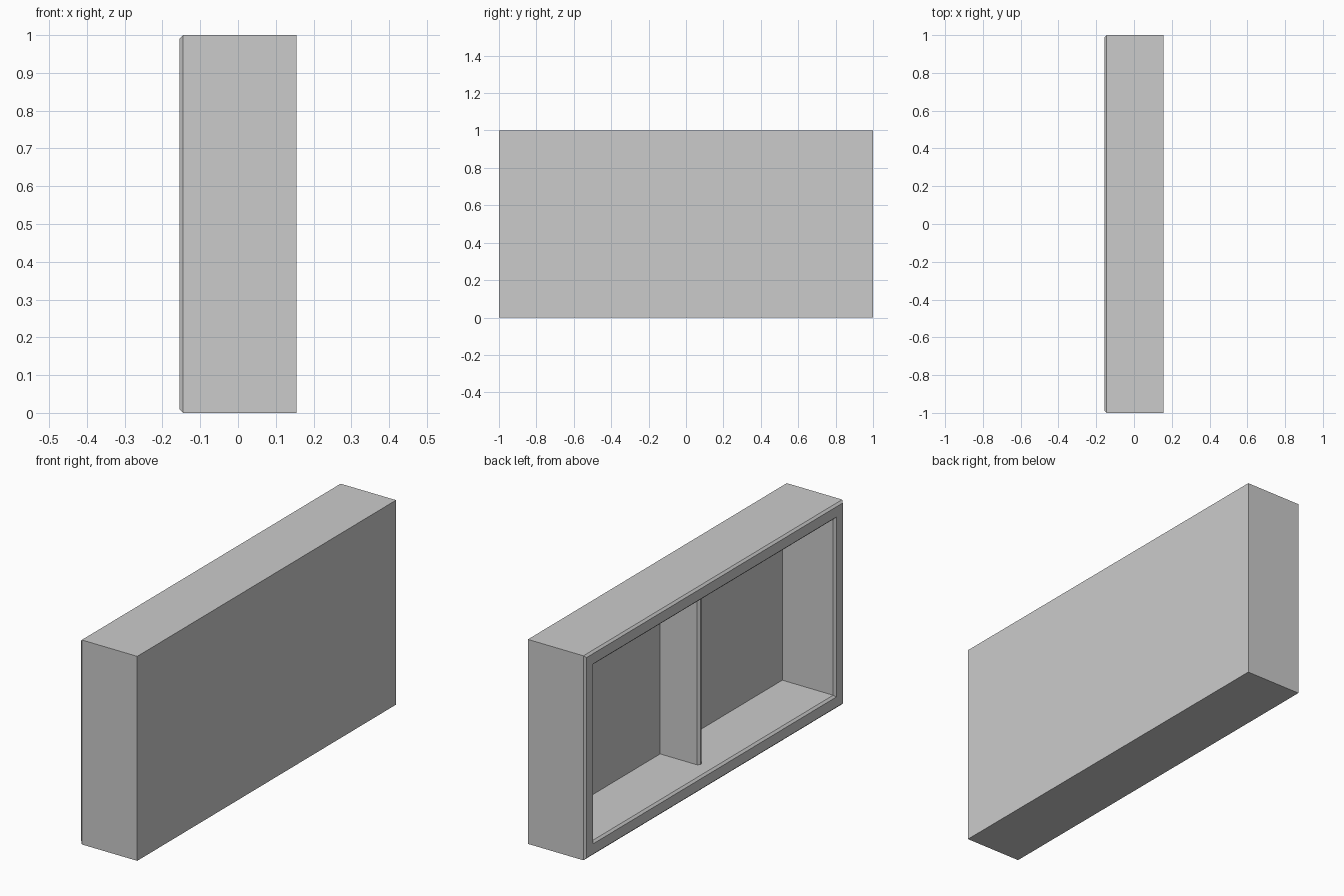
import bpy, bmesh

if "Cube" in bpy.data.objects:
    bpy.data.objects.remove(bpy.data.objects["Cube"])

X = 0.155      # half depth
WALL = 0.07    # wall thickness
CH = 0.01      # chamfer size
BACK = 0.13    # inner face of the back panel


def make_object(name, bm):
    bmesh.ops.recalc_face_normals(bm, faces=bm.faces[:])
    mesh = bpy.data.meshes.new(name)
    bm.to_mesh(mesh)
    bm.free()
    obj = bpy.data.objects.new(name, mesh)
    bpy.context.collection.objects.link(obj)
    return obj


def ring(bm, x, inset):
    y, lo, hi = 1 - inset, inset, 1 - inset
    return [bm.verts.new((x, a, b)) for a, b in ((-y, lo), (y, lo), (y, hi), (-y, hi))]


# Open box case: rectangular rings from the back, round the chamfered rim, to the inside
bm = bmesh.new()
profile = [(X, 0), (-X + CH, 0), (-X, CH), (-X, WALL - CH), (-X + CH, WALL), (BACK, WALL)]
rings = [ring(bm, x, inset) for x, inset in profile]
for a, b in zip(rings, rings[1:]):
    for i in range(4):
        j = (i + 1) % 4
        bm.faces.new((a[i], a[j], b[j], b[i]))
bm.faces.new(rings[0])
bm.faces.new(rings[-1])
make_object("box_case", bm)

# Upright divider with chamfered front edges, set back from the rim
bm = bmesh.new()
T, FRONT = 0.014, -0.08
outline = [(BACK, -T), (FRONT + CH, -T), (FRONT, -T + CH), (FRONT, T - CH), (FRONT + CH, T), (BACK, T)]
base = bm.faces.new([bm.verts.new((x, y, WALL)) for x, y in outline])
top = bmesh.ops.extrude_face_region(bm, geom=[base], use_keep_orig=True)
bmesh.ops.translate(bm, vec=(0, 0, 1 - 2 * WALL),
                    verts=[v for v in top["geom"] if isinstance(v, bmesh.types.BMVert)])
make_object("divider", bm)
